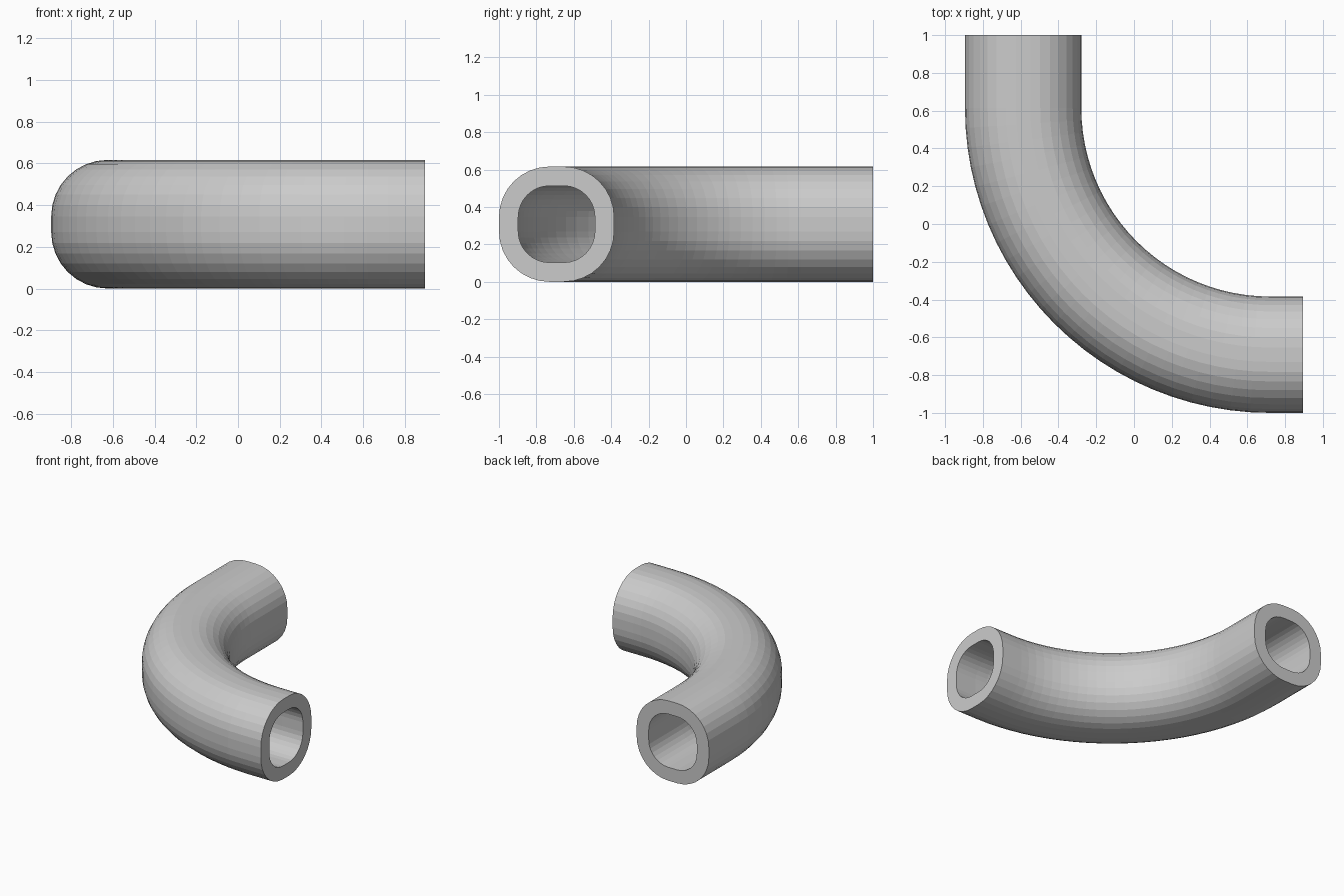
import bpy, bmesh
from math import sin, cos, pi

if "Cube" in bpy.data.objects:
    bpy.data.objects.remove(bpy.data.objects["Cube"])

HALF, WALL, CORNER = 0.308, 0.103, 0.27   # section half width, wall, corner radius
BEND_R = 1.307                            # centreline bend radius
CX, CY = 0.72, 0.615                      # bend centre
END_X, END_Y = 0.895, 1.0                 # open ends


def section(half, radius, steps=8):
    """Rounded square as (sideways, up) points."""
    k = half - radius
    pts = []
    for q, (sx, sz) in enumerate([(1, 1), (-1, 1), (-1, -1), (1, -1)]):
        for i in range(steps + 1):
            a = (q + i / steps) * pi / 2
            pts.append((sx * k + radius * cos(a), sz * k + radius * sin(a)))
    return pts


# Path stations: position and sideways direction (pointing away from bend centre)
path = [((CX - BEND_R, END_Y), (-1, 0))]
BEND_STEPS = 24
for i in range(BEND_STEPS + 1):
    a = pi + i / BEND_STEPS * pi / 2
    d = (cos(a), sin(a))
    path.append(((CX + BEND_R * d[0], CY + BEND_R * d[1]), d))
path.append(((END_X, CY - BEND_R), (0, -1)))
path[0] = ((CX - BEND_R, END_Y), (-1, 0))
END_X0 = -END_X  # outer side of the first leg lies on this line

bm = bmesh.new()


def sweep(pts):
    return [[bm.verts.new((p[0] + d[0] * s, p[1] + d[1] * s, HALF + u)) for s, u in pts]
            for p, d in path]


def bridge(a, b):
    n = len(a)
    for i in range(n):
        j = (i + 1) % n
        bm.faces.new((a[i], a[j], b[j], b[i]))


# Outer skin, bore and the two ring-shaped end faces
outer = sweep(section(HALF, CORNER))
inner = sweep(section(HALF - WALL, CORNER - WALL))
for rings in (outer, inner):
    for a, b in zip(rings, rings[1:]):
        bridge(a, b)
bridge(outer[0], inner[0])
bridge(outer[-1], inner[-1])
bmesh.ops.recalc_face_normals(bm, faces=bm.faces)

mesh = bpy.data.meshes.new("pipe_elbow")
bm.to_mesh(mesh)
bm.free()
pipe = bpy.data.objects.new("pipe_elbow", mesh)
bpy.context.collection.objects.link(pipe)
